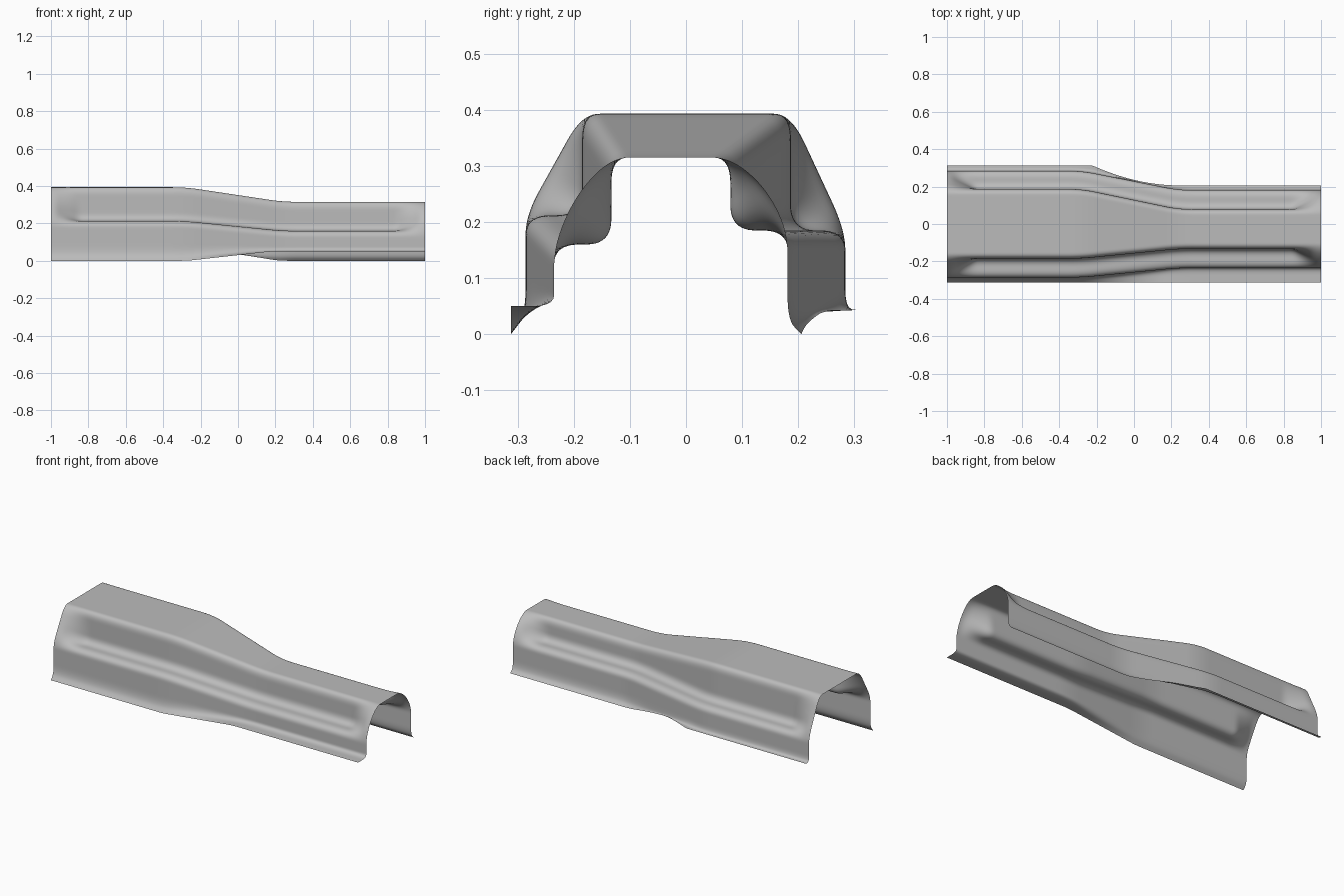
import bpy, bmesh
from mathutils import Vector

if "Cube" in bpy.data.objects:
    bpy.data.objects.remove(bpy.data.objects["Cube"])


def ramp(x, a, b, w=0.07):
    # linear 0..1 ramp between a and b, with softened bends
    tot = 0
    for i in range(21):
        s = x + w * (i / 10 - 1)
        tot += min(1, max(0, (s - a) / (b - a)))
    return tot / 21


def mix(a, b, t):
    return a + (b - a) * t


def rounded(pts, radii, n=10):
    # polyline whose inner corners are rounded
    pts = [Vector(p) for p in pts]
    out = [pts[0]]
    for i in range(1, len(pts) - 1):
        p, c, q = pts[i - 1], pts[i], pts[i + 1]
        r = radii[i - 1]
        a = c + (p - c).normalized() * min(r, (p - c).length * 0.5)
        b = c + (q - c).normalized() * min(r, (q - c).length * 0.5)
        for k in range(n + 1):
            t = k / n
            out.append(a * (1 - t) ** 2 + c * 2 * t * (1 - t) + b * t * t)
    return out + [pts[-1]]


def resample(line, n):
    # n + 1 points evenly spaced along the line
    d = [0]
    for a, b in zip(line, line[1:]):
        d.append(d[-1] + (b - a).length)
    out, j = [], 0
    for k in range(n + 1):
        s = d[-1] * k / n
        while j < len(line) - 2 and d[j + 1] < s:
            j += 1
        out.append(line[j].lerp(line[j + 1], (s - d[j]) / max(1e-9, d[j + 1] - d[j])))
    return out


def half_section(x, side):
    # one side of the cross-section, from the roof out to the flange edge
    t = ramp(x, -0.28, 0.24)
    zt = mix(0.393, 0.315, t)
    if side < 0:
        yt, yw = mix(0.185, 0.133, t), mix(0.286, 0.235, t)
        zs = mix(0.212, 0.16, t)
        ye, ze = 0.312, mix(0, 0.05, ramp(x, -0.27, 0.18, 0.03))
        zc = mix(0.035, 0.05, t)
    else:
        yt, yw, zs = mix(0.187, 0.079, t), mix(0.284, 0.181, t), 0.185
        u = min(1, max(0, (x + 0.22) / 0.47))
        ye = 0.206 + 0.106 * (1 - u) ** 2
        ze = mix(0.043, 0, ramp(x, -0.05, 0.22, 0.04))
        zc = mix(0.045, 0.025, t)
    top, low = (yt - 0.06, zt), (yw, zs - 0.07)
    # stepped wall in the middle, plain slanted arch at the open ends
    step = resample(rounded([top, (yt, zt), (yt, zs), (yw, zs), low],
                            [0.045, 0.045, 0.045]), 48)
    bulge = mix(0.0, 0.012, t)
    mid = ((yt + yw) / 2 + bulge, (zt + zs) / 2 + bulge)
    arch = resample(rounded([top, (yt, zt), mid, (yw, zs), low],
                            [0.06, 0.05, 0.06]), 48)
    k = ramp(abs(x), 0.85, 0.98, 0.02)
    wall = [a.lerp(b, k) for a, b in zip(step, arch)]
    flange = resample(rounded([low, (yw, zc), (ye, ze)], [0.045]), 16)
    return [(x, side * p.x, p.y) for p in wall + flange[1:]]


# stations along the length, denser at the ends and through the bend
xs = [-1 + 0.0125 * i for i in range(161)]

bm = bmesh.new()
rows = []
for x in xs:
    sec = half_section(x, -1)[::-1] + half_section(x, 1)
    rows.append([bm.verts.new(p) for p in sec])
for a, b in zip(rows, rows[1:]):
    for i in range(len(a) - 1):
        bm.faces.new((a[i], b[i], b[i + 1], a[i + 1]))
bm.normal_update()
for f in bm.faces:
    f.smooth = True

mesh = bpy.data.meshes.new("pressed_channel")
bm.to_mesh(mesh)
bm.free()
channel = bpy.data.objects.new("pressed_channel", mesh)
bpy.context.collection.objects.link(channel)

grey = bpy.data.materials.new("sheet_grey")
grey.diffuse_color = (0.5, 0.5, 0.5, 1)
grey.use_nodes = True
grey.node_tree.nodes["Principled BSDF"].inputs["Base Color"].default_value = grey.diffuse_color
mesh.materials.append(grey)
